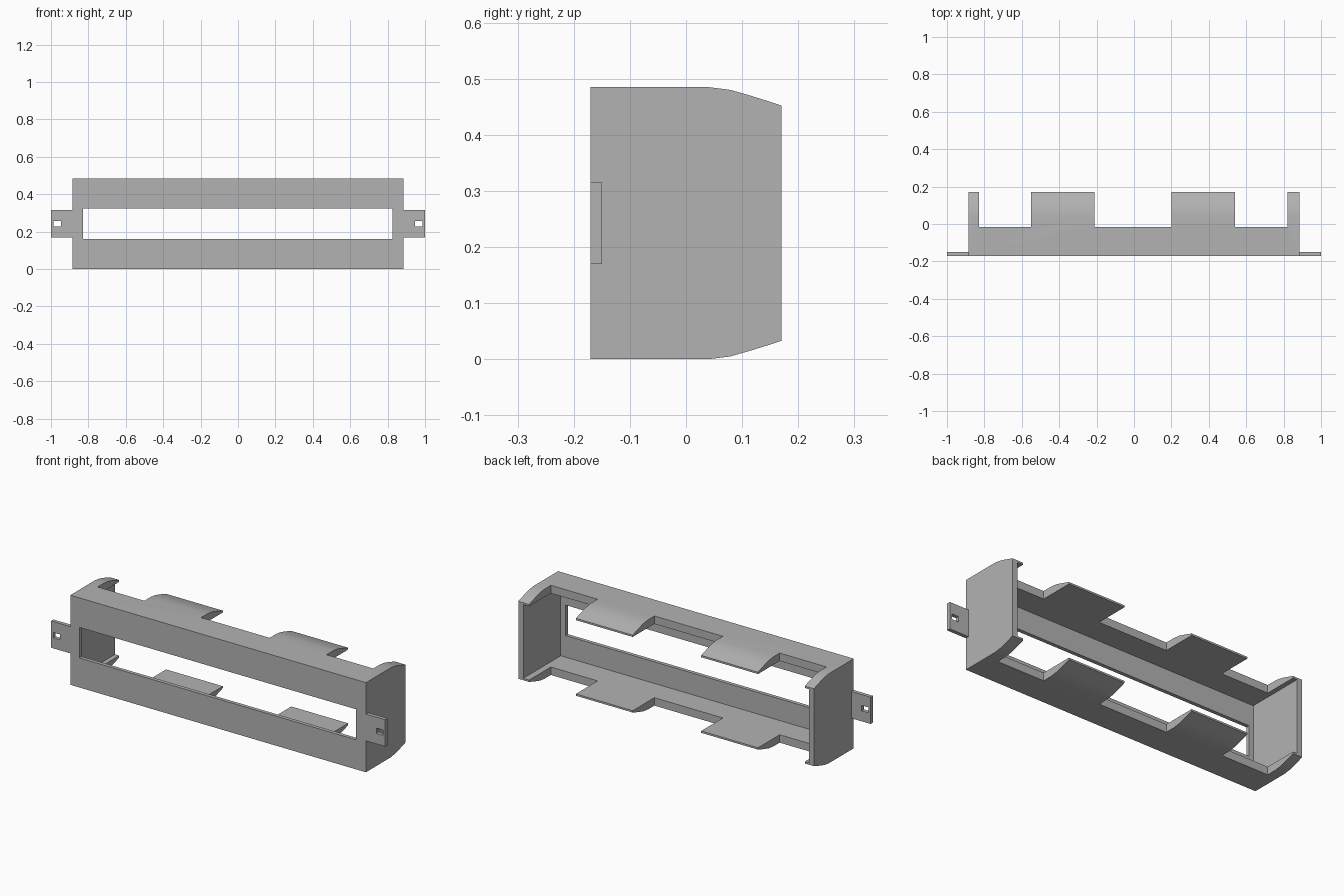
import bpy
import bmesh

cube = bpy.data.objects.get("Cube")
if cube:
    bpy.data.objects.remove(cube, do_unlink=True)

HEIGHT = 0.485
FRONT, BACK = -0.17, 0.17
BODY = 0.885      # half width of the body
SKIN = 0.02       # front panel and tab thickness
SLAB = 0.043      # top and bottom wall thickness

grey = bpy.data.materials.new("plain grey")
grey.use_nodes = True
grey.diffuse_color = (0.45, 0.45, 0.45, 1)
grey.node_tree.nodes["Principled BSDF"].inputs["Base Color"].default_value = grey.diffuse_color


def prism(name, profile, x0, x1):
    """Extrude a (y, z) profile along x."""
    bm = bmesh.new()
    face = bm.faces.new([bm.verts.new((x0, y, z)) for y, z in profile])
    grown = bmesh.ops.extrude_face_region(bm, geom=[face])
    moved = [v for v in grown["geom"] if isinstance(v, bmesh.types.BMVert)]
    bmesh.ops.translate(bm, verts=moved, vec=(x1 - x0, 0, 0))
    bmesh.ops.recalc_face_normals(bm, faces=bm.faces)
    mesh = bpy.data.meshes.new(name)
    bm.to_mesh(mesh)
    bm.free()
    mesh.materials.append(grey)
    obj = bpy.data.objects.new(name, mesh)
    bpy.context.collection.objects.link(obj)
    return obj


def box(name, x, y, z):
    return prism(name, [(y[0], z[0]), (y[1], z[0]), (y[1], z[1]), (y[0], z[1])], *x)


def cut(target, x, y, z):
    """Subtract a box from the target and discard the cutter."""
    cutter = box("cutter", x, y, z)
    cutter.hide_render = True
    mod = target.modifiers.new("cut", 'BOOLEAN')
    mod.operation, mod.solver, mod.object = 'DIFFERENCE', 'EXACT', cutter
    bpy.ops.object.select_all(action='DESELECT')
    bpy.context.view_layer.objects.active = target
    target.select_set(True)
    bpy.ops.object.modifier_apply(modifier=mod.name)
    bpy.data.objects.remove(cutter, do_unlink=True)


# Housing: solid with rounded rear edges
upper = [(BACK, 0.452), (0.143, 0.461), (0.114, 0.470), (0.079, 0.480), (0.04, HEIGHT), (FRONT, HEIGHT)]
lower = [(y, HEIGHT - z) for y, z in reversed(upper)]
housing = prism("housing", upper + lower, -BODY, BODY)

# Open cavity at the back, leaving the end walls, slabs and front panel
cut(housing, (-0.855, 0.855), (FRONT + SKIN, 0.5), (SLAB, HEIGHT - SLAB))

# Notches that leave two clips and the corner hooks on each slab
for notch in ((-0.83, -0.55), (-0.21, 0.20), (0.54, 0.82)):
    cut(housing, notch, (-0.015, 0.5), (-0.2, 0.7))

# Front window
cut(housing, (-0.83, 0.825), (-0.3, -0.1), (0.16, 0.325))

bpy.ops.object.select_all(action='DESELECT')
housing.select_set(True)
bpy.context.view_layer.objects.active = housing
bpy.ops.object.shade_smooth_by_angle()

# Mounting tabs with a small slot
for side, name in ((-1, "right_tab"), (1, "left_tab")):
    tab = box(name, sorted((side * BODY, side)), (FRONT, FRONT + SKIN), (0.17, 0.315))
    cut(tab, sorted((side * 0.947, side * 0.987)), (-0.3, 0), (0.227, 0.256))
